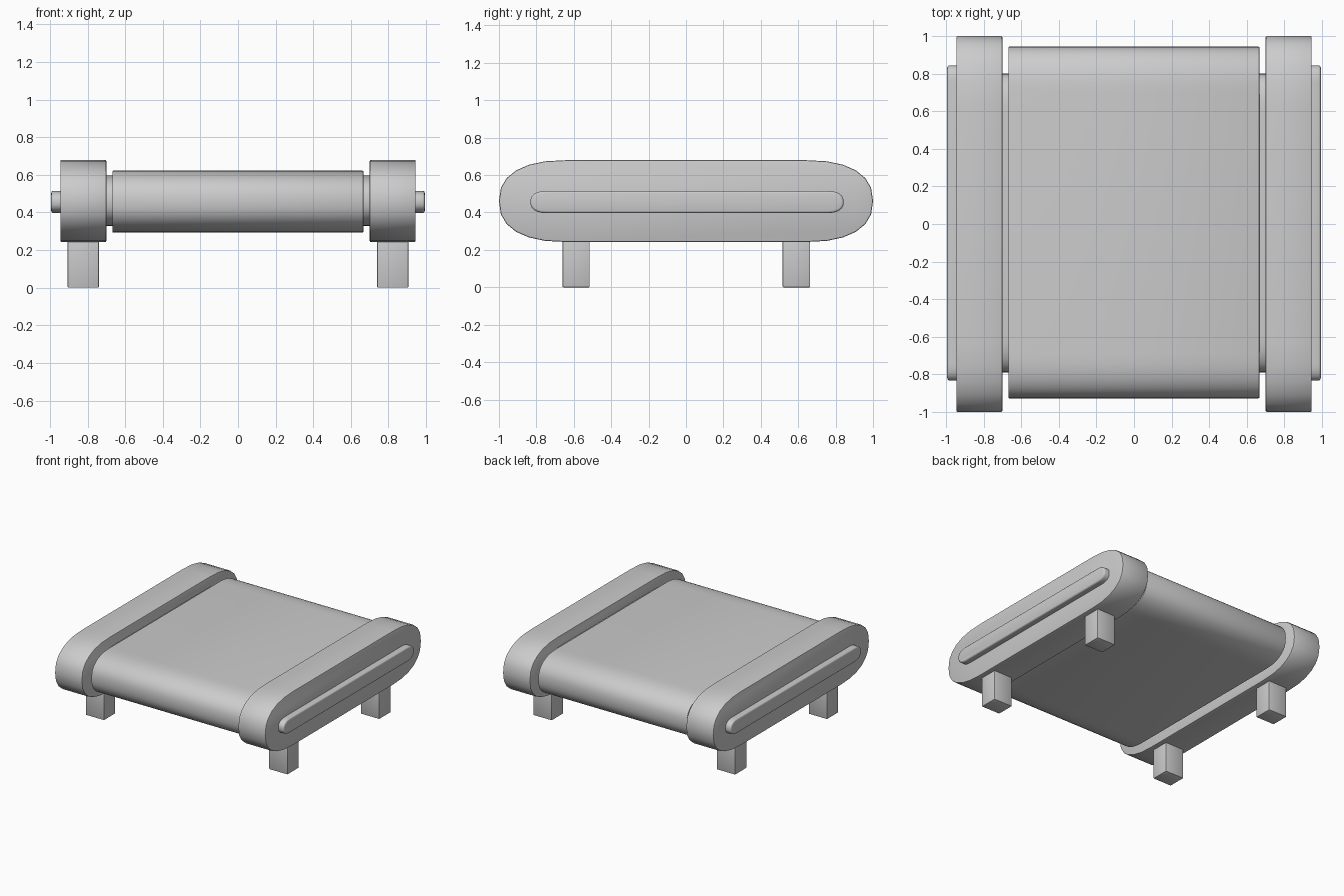
import bpy, bmesh, math

if "Cube" in bpy.data.objects:
    bpy.data.objects.remove(bpy.data.objects["Cube"])


def finish(name, bm):
    bmesh.ops.recalc_face_normals(bm, faces=bm.faces)
    mesh = bpy.data.meshes.new(name)
    bm.to_mesh(mesh)
    bm.free()
    ob = bpy.data.objects.new(name, mesh)
    bpy.context.collection.objects.link(ob)
    bpy.ops.object.select_all(action='DESELECT')
    ob.select_set(True)
    bpy.context.view_layer.objects.active = ob
    bpy.ops.object.shade_smooth_by_angle(angle=math.radians(40))
    return ob


def capsule(name, x, y, z, end, steps, bevel, segments=2, power=2.4):
    """Rounded bar: long profile in YZ with soft ends, extruded along X."""
    cy, cz = sum(y) / 2, sum(z) / 2
    hy, hz = (y[1] - y[0]) / 2, (z[1] - z[0]) / 2
    quarter = []
    for i in range(steps + 1):
        a = math.pi / 2 * i / steps
        quarter.append((hy - end + end * max(math.cos(a), 0) ** (2 / power),
                        hz * math.sin(a) ** (2 / power)))
    upper = quarter + [(-p, q) for p, q in reversed(quarter)]
    outline = upper + [(-p, -q) for p, q in upper[1:-1]]
    bm = bmesh.new()
    cap = bm.faces.new([bm.verts.new((x[0], cy + p, cz + q)) for p, q in outline])
    out = bmesh.ops.extrude_face_region(bm, geom=[cap], use_keep_orig=True)
    moved = [v for v in out['geom'] if isinstance(v, bmesh.types.BMVert)]
    bmesh.ops.translate(bm, verts=moved, vec=(x[1] - x[0], 0, 0))
    bmesh.ops.recalc_face_normals(bm, faces=bm.faces)
    rim = [e for e in bm.edges if abs(e.verts[0].co.x - e.verts[1].co.x) < 1e-6]
    bmesh.ops.bevel(bm, geom=rim, offset=bevel, segments=segments, profile=0.5,
                    affect='EDGES', clamp_overlap=True)
    return finish(name, bm)


def block(name, x, y, z, bevel):
    bm = bmesh.new()
    bmesh.ops.create_cube(bm, size=1)
    for v in bm.verts:
        v.co = [sum(r) / 2 + c * (r[1] - r[0]) for c, r in zip(v.co, (x, y, z))]
    bmesh.ops.bevel(bm, geom=bm.edges[:], offset=bevel, segments=2, profile=0.5,
                    affect='EDGES')
    return finish(name, bm)


def span(side, a, b):
    return sorted((side * a, side * b))


# Wide central belt
capsule("belt", (-0.668, 0.667), (-0.927, 0.943), (0.293, 0.622), 0.24, 10, 0.005)

for side, label in ((-1, "left"), (1, "right")):
    # Side frame, inner spacer and raised outer strip
    capsule(label + "_frame", span(side, 0.70, 0.945), (-1, 1), (0.242, 0.68),
            0.365, 6, 0.008)
    capsule(label + "_spacer", span(side, 0.60, 0.76), (-0.79, 0.80), (0.328, 0.597),
            0.20, 8, 0.005)
    capsule(label + "_strip", span(side, 0.90, 0.993), (-0.832, 0.843), (0.397, 0.515),
            0.09, 8, 0.012, 3)
    # Feet
    for end, y in (("front", (-0.66, -0.515)), ("back", (0.517, 0.664))):
        block(f"{label}_{end}_leg", span(side, 0.74, 0.906), y, (0, 0.30), 0.005)
